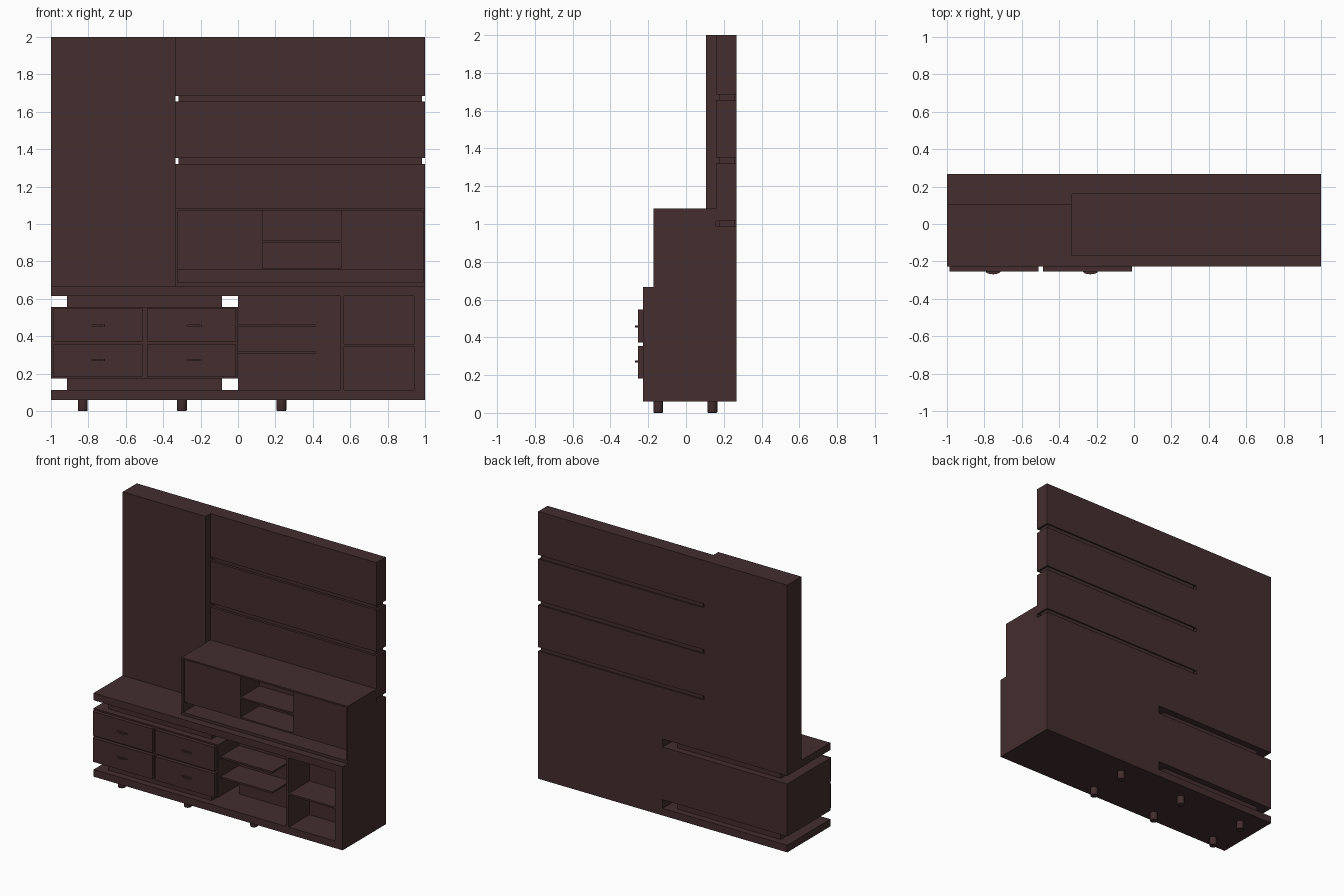
import bpy, bmesh, math
from mathutils import Matrix

if "Cube" in bpy.data.objects:
    bpy.data.objects.remove(bpy.data.objects["Cube"])

wood = bpy.data.materials.new("dark brown wood")
wood.diffuse_color = (0.058, 0.027, 0.028, 1)
wood.use_nodes = True
wood.node_tree.nodes["Principled BSDF"].inputs["Base Color"].default_value = wood.diffuse_color


def finish(name, bm):
    bmesh.ops.recalc_face_normals(bm, faces=bm.faces)
    me = bpy.data.meshes.new(name)
    bm.to_mesh(me)
    bm.free()
    me.materials.append(wood)
    ob = bpy.data.objects.new(name, me)
    bpy.context.collection.objects.link(ob)
    return ob


def box(name, x0, x1, y0, y1, z0, z1):
    bm = bmesh.new()
    m = Matrix.Translation(((x0 + x1) / 2, (y0 + y1) / 2, (z0 + z1) / 2))
    m = m @ Matrix.Diagonal((x1 - x0, y1 - y0, z1 - z0, 1))
    bmesh.ops.create_cube(bm, size=1, matrix=m)
    return finish(name, bm)


def handle(name, x, z):
    # half-oval pull, flat side on the drawer front
    bm = bmesh.new()
    pts = [(x + 0.04 * math.cos(a), -0.253 - 0.016 * math.sin(a))
           for a in (math.pi * i / 8 for i in range(9))]
    face = bm.faces.new([bm.verts.new((px, py, z - 0.005)) for px, py in pts])
    ext = bmesh.ops.extrude_face_region(bm, geom=[face])
    bmesh.ops.translate(bm, vec=(0, 0, 0.01),
                        verts=[v for v in ext["geom"] if isinstance(v, bmesh.types.BMVert)])
    finish(name, bm)


def foot(name, x, y):
    bm = bmesh.new()
    bmesh.ops.create_cone(bm, cap_ends=True, segments=20, radius1=0.026, radius2=0.026,
                          depth=0.06, matrix=Matrix.Translation((x, y, 0.03)))
    rims = [e for e in bm.edges if abs(e.verts[0].co.z - e.verts[1].co.z) < 1e-5
            and e.verts[0].co.z < 0.01]
    bmesh.ops.bevel(bm, geom=rims, offset=0.005, segments=2, affect='EDGES', profile=0.5)
    ob = finish(name, bm)
    bpy.context.view_layer.objects.active = ob
    ob.select_set(True)
    bpy.ops.object.shade_smooth_by_angle()
    ob.select_set(False)


F, B = -0.228, 0.267   # cabinet front and back planes

# feet
for i, x in enumerate((-0.83, -0.30, 0.232)):
    for side, y in (("front", -0.147), ("back", 0.14)):
        foot(f"{side}_foot_{i + 1}", x, y)

# lower cabinet: base, top, and open right half
box("base_board", -1, 1, F, B, 0.06, 0.112)
box("counter_top", -1, 1, F, B, 0.615, 0.667)
box("open_section_back", 0, 1, 0.01, B, 0.112, 0.615)
box("cubby_divider", 0.545, 0.567, F, 0.01, 0.112, 0.615)
box("cabinet_right_side", 0.94, 1, F, 0.01, 0.112, 0.615)
box("cubby_shelf", 0.567, 0.94, F, 0.01, 0.345, 0.357)
for i, z in enumerate((0.304, 0.45)):
    box(f"open_shelf_{i + 1}", 0, 0.415, -0.2, 0.01, z, z + 0.013)

# floating drawer block on recessed spacers
box("drawer_block", -1, 0, F, B, 0.175, 0.557)
box("lower_spacer", -0.915, -0.085, -0.18, 0.22, 0.112, 0.175)
box("upper_spacer", -0.915, -0.085, -0.18, 0.22, 0.557, 0.615)
for i, (x0, x1) in enumerate(((-0.987, -0.51), (-0.487, -0.01))):
    for j, (z0, z1) in enumerate(((0.182, 0.355), (0.373, 0.547))):
        box(f"drawer_front_{i + 1}_{j + 1}", x0, x1, -0.255, F, z0, z1)
        handle(f"drawer_handle_{i + 1}_{j + 1}", (x0 + x1) / 2 + 0.01 * (2 * i - 1) + 0.005,
               (0.272, 0.457)[j])

# wall panels: one tall on the left, four stacked on the right with slots
L = -0.333
box("tall_left_panel", -1, L, 0.105, B, 0.667, 2)
slots = [(0.987, 1.015), (1.322, 1.352), (1.655, 1.685)]
bottoms = [0.667] + [s[1] for s in slots]
tops = [s[0] for s in slots] + [2]
for i, (z0, z1) in enumerate(zip(bottoms, tops)):
    box(f"wall_panel_{i + 1}", L, 1, 0.16, B, z0, z1)
for i, (z0, z1) in enumerate(slots):
    box(f"panel_spacer_{i + 1}", L + 0.016, 0.985, 0.178, 0.257, z0, z1)

# upper box: frame, doors, centre niche and low gap underneath
U = -0.172
box("upper_box_top", L, 1, U, 0.16, 1.072, 1.083)
box("upper_box_bottom", L, 1, U, 0.16, 0.667, 0.687)
box("upper_box_left_side", L, -0.32, U, 0.16, 0.687, 1.072)
box("upper_box_right_side", 0.988, 1, U, 0.16, 0.687, 1.072)
box("upper_box_back", -0.32, 0.988, 0.06, 0.16, 0.687, 1.072)
box("left_door", -0.32, 0.13, U + 0.015, 0.06, 0.755, 1.072)
box("right_door", 0.55, 0.988, U + 0.015, 0.06, 0.755, 1.072)
box("niche_floor", 0.13, 0.55, U + 0.015, 0.06, 0.755, 0.766)
box("niche_shelf", 0.13, 0.55, U + 0.015, 0.06, 0.9, 0.911)
